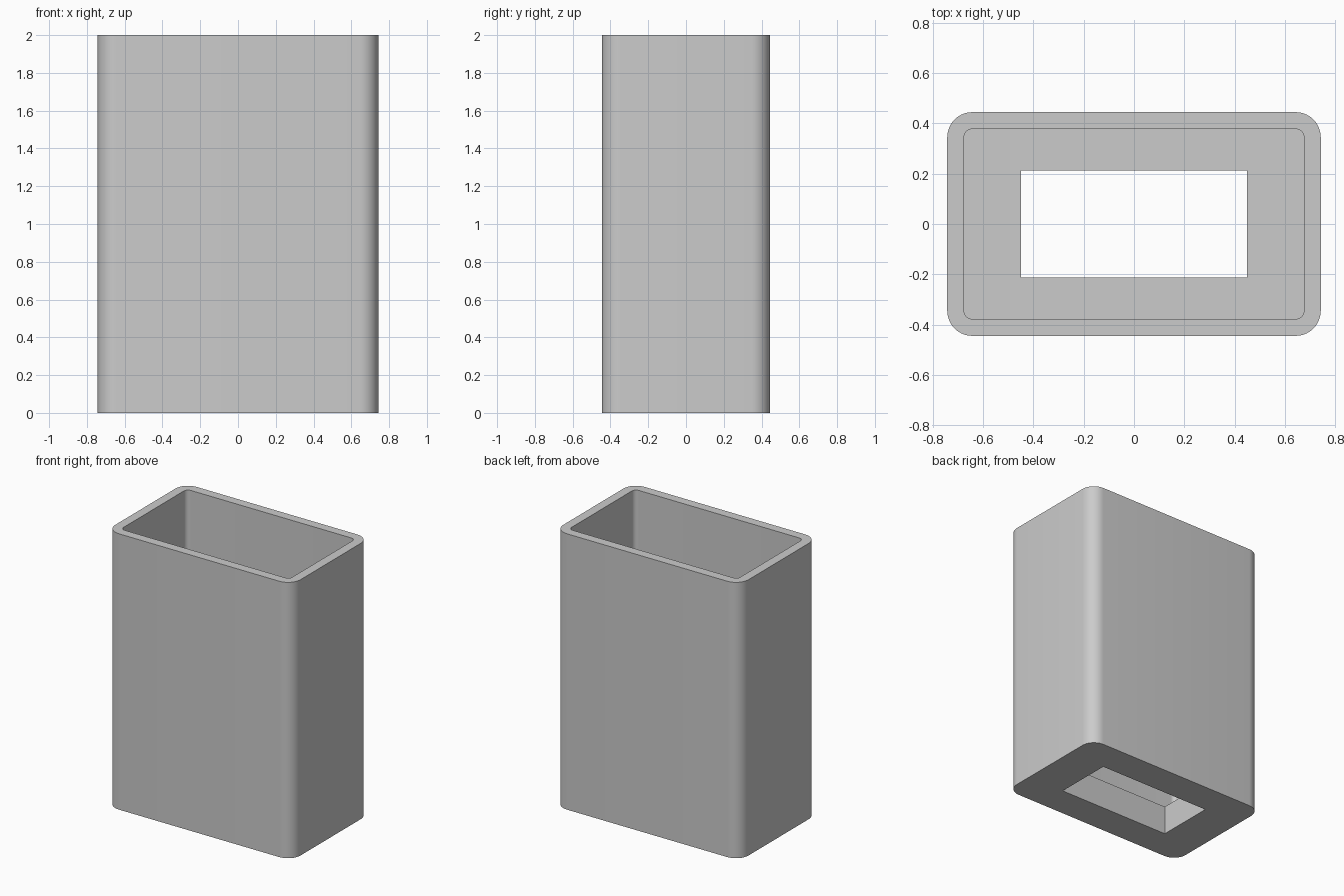
import bpy, bmesh, math

if "Cube" in bpy.data.objects:
    bpy.data.objects.remove(bpy.data.objects["Cube"], do_unlink=True)

HEIGHT, FLOOR, STEPS = 2.0, 0.21, 10
WALL = 0.067
HALF_X, HALF_Y, RADIUS = 0.743, 0.445, 0.1

grey = bpy.data.materials.new("light grey")
grey.use_nodes = True
colour = (0.6, 0.6, 0.6, 1)
grey.diffuse_color = colour
grey.node_tree.nodes["Principled BSDF"].inputs["Base Color"].default_value = colour


def rounded_loop(bm, hx, hy, r, z):
    """Ring of vertices around a rounded rectangle."""
    ring = []
    for corner, (sx, sy) in enumerate([(1, 1), (-1, 1), (-1, -1), (1, -1)]):
        for i in range(STEPS + 1):
            a = math.pi / 2 * (corner + i / STEPS)
            ring.append(bm.verts.new((sx * (hx - r) + r * math.cos(a),
                                      sy * (hy - r) + r * math.sin(a), z)))
    return ring


# Closed skin: outer wall, rim, inner wall, floor, floor opening, underside
outer = (HALF_X, HALF_Y, RADIUS)
inner = (HALF_X - WALL, HALF_Y - WALL, RADIUS - WALL)
opening = (0.45, 0.213, 0)
sections = [(outer, 0), (outer, HEIGHT), (inner, HEIGHT),
            (inner, FLOOR), (opening, FLOOR), (opening, 0)]

bm = bmesh.new()
rings = [rounded_loop(bm, *shape, z) for shape, z in sections]
for lower, upper in zip(rings, rings[1:] + rings[:1]):
    n = len(lower)
    for i in range(n):
        j = (i + 1) % n
        bm.faces.new((lower[i], lower[j], upper[j], upper[i]))

# The opening has sharp corners, so its corner points merge
bmesh.ops.remove_doubles(bm, verts=bm.verts, dist=0.0001)
bmesh.ops.recalc_face_normals(bm, faces=bm.faces)
mesh = bpy.data.meshes.new("sleeve")
bm.to_mesh(mesh)
bm.free()
mesh.materials.append(grey)

sleeve = bpy.data.objects.new("open_sleeve", mesh)
bpy.context.collection.objects.link(sleeve)
bpy.ops.object.select_all(action="DESELECT")
sleeve.select_set(True)
bpy.context.view_layer.objects.active = sleeve
bpy.ops.object.shade_smooth_by_angle(angle=math.radians(30))
